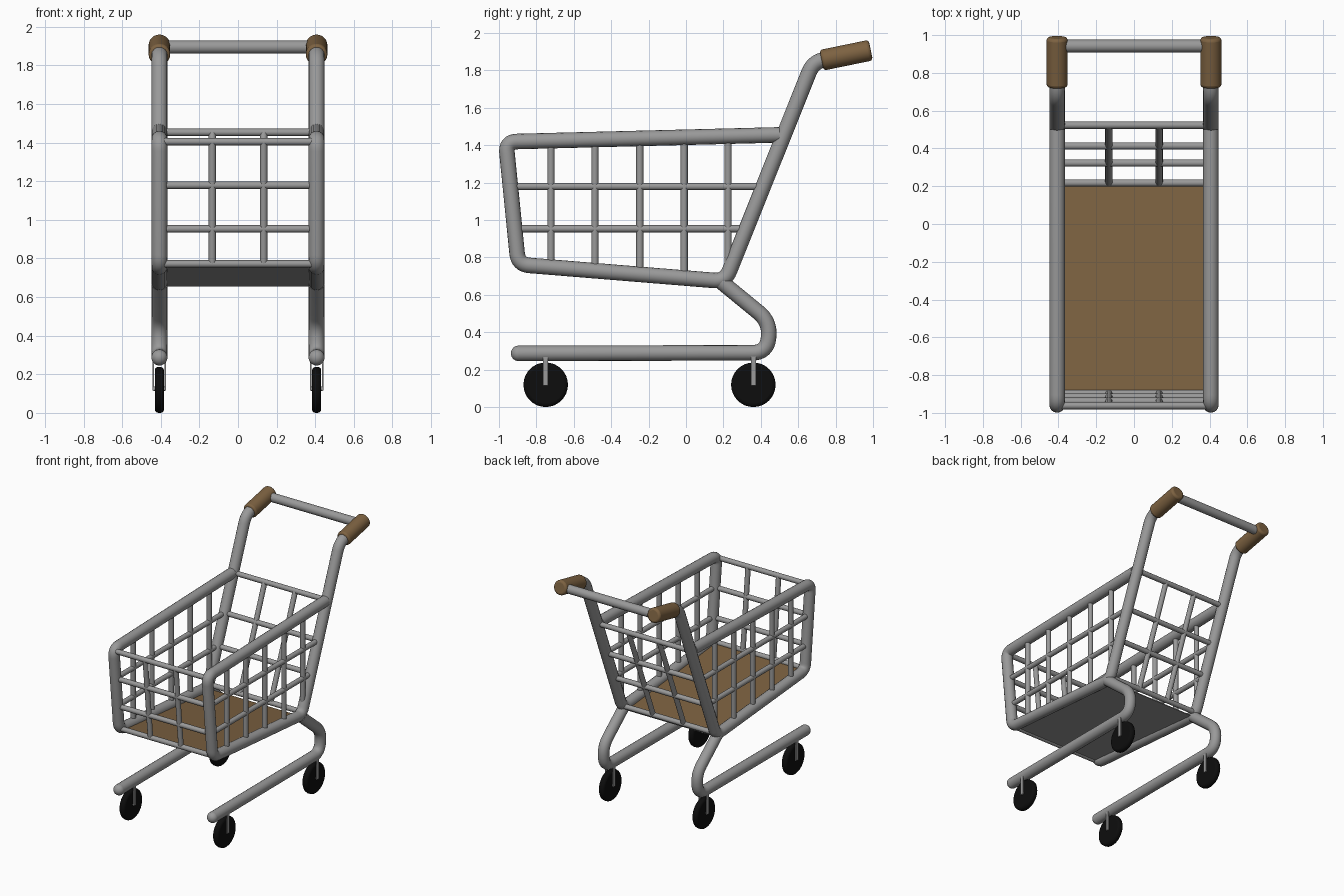
import bpy, math
from mathutils import Vector

if "Cube" in bpy.data.objects:
    bpy.data.objects.remove(bpy.data.objects["Cube"])

X = 0.407           # side frame offset
TUBE, WIRE = 0.0415, 0.0195


def material(name, rgb):
    m = bpy.data.materials.new(name)
    m.diffuse_color = (*rgb, 1)
    m.use_nodes = True
    m.node_tree.nodes["Principled BSDF"].inputs["Base Color"].default_value = m.diffuse_color
    return m


BROWN = material("brown", (0.205, 0.122, 0.053))
BLACK = material("black", (0.004, 0.004, 0.004))
GREY = material("grey", (0.32, 0.32, 0.32))


def fillet(pts, r, n=8):
    """Round the inner corners of a polyline."""
    pts = [Vector(p) for p in pts]
    out = [pts[0]]
    for a, b, c in zip(pts, pts[1:], pts[2:]):
        p, q = b + (a - b).normalized() * r, b + (c - b).normalized() * r
        for i in range(n + 1):
            t = i / n
            out.append(p * (1 - t) ** 2 + b * 2 * t * (1 - t) + q * t * t)
    return out + [pts[-1]]


def tubes(name, paths, radius, res=6):
    """One mesh made of round tubes along the given paths."""
    cu = bpy.data.curves.new(name, 'CURVE')
    cu.dimensions = '3D'
    cu.bevel_depth, cu.bevel_resolution, cu.use_fill_caps = radius, res, True
    for path in paths:
        sp = cu.splines.new('POLY')
        sp.points.add(len(path) - 1)
        for pt, co in zip(sp.points, path):
            pt.co = (*co, 1)
    tmp = bpy.data.objects.new(name + "_path", cu)
    bpy.context.collection.objects.link(tmp)
    dg = bpy.context.evaluated_depsgraph_get()
    me = bpy.data.meshes.new_from_object(tmp.evaluated_get(dg))
    bpy.data.objects.remove(tmp)
    me.materials.clear()
    me.materials.append(GREY)
    ob = bpy.data.objects.new(name, me)
    bpy.context.collection.objects.link(ob)
    return ob


def rod(name, a, b, radius, bevel, mat):
    """Cylinder from a to b with rounded rims."""
    a, b = Vector(a), Vector(b)
    bpy.ops.mesh.primitive_cylinder_add(vertices=32, radius=radius, depth=(b - a).length,
                                        location=(a + b) / 2)
    ob = bpy.context.object
    ob.name = name
    ob.rotation_euler = (b - a).to_track_quat('Z', 'Y').to_euler()
    if bevel:
        m = ob.modifiers.new("rim", 'BEVEL')
        m.width, m.segments, m.limit_method = bevel, 3, 'ANGLE'
    ob.data.materials.append(mat)
    return ob


def box(name, loc, size):
    bpy.ops.mesh.primitive_cube_add(size=1, location=loc)
    ob = bpy.context.object
    ob.name, ob.scale = name, size
    ob.data.materials.append(GREY)
    return ob


# Key corners of the side profile (y, z)
TOP_R, TOP_F = (0.50, 1.455), (-0.963, 1.418)
BOT_F, BOT_R = (-0.897, 0.762), (0.21, 0.672)
BEND, GRIP_END = (0.68, 1.845), (0.97, 1.905)


def along(a, b, t):
    return a[0] + (b[0] - a[0]) * t, a[1] + (b[1] - a[1]) * t


def y_at(a, b, z):
    return along(a, b, (z - a[1]) / (b[1] - a[1]))[0]


def z_at(a, b, y):
    return along(a, b, (y - a[0]) / (b[0] - a[0]))[1]


LEVELS = (1.179, 0.953)
for side, s in (("left", -1), ("right", 1)):
    x = s * X

    def at(p):
        return (x, p[0], p[1])

    # Side frame with basket loop, post and handle arm
    loop = [TOP_R, TOP_F, BOT_F, BOT_R, BEND, GRIP_END]
    tubes(side + "_basket_frame", [fillet([at(p) for p in loop], 0.06)], TUBE)

    # Lower frame with rounded front tip
    base = [(0.19, 0.668), (0.45, 0.455), (0.433, 0.29), (-0.895, 0.287)]
    tubes(side + "_lower_frame", [fillet([at(p) for p in base], 0.08)], TUBE)
    bpy.ops.mesh.primitive_uv_sphere_add(segments=24, ring_count=12, radius=TUBE,
                                         location=at(base[-1]))
    bpy.context.object.name = side + "_lower_frame_tip"
    bpy.context.object.data.materials.append(GREY)

    # Side grid
    grid = [[at((y_at(TOP_F, BOT_F, z), z)), at((y_at(BOT_R, BEND, z), z))] for z in LEVELS]
    for y in (-0.722, -0.487, -0.247, -0.01, 0.225):
        grid.append([at((y, z_at(BOT_F, BOT_R, y))), at((y, z_at(TOP_F, TOP_R, y)))])
    tubes(side + "_basket_wires", grid, WIRE, 4)

    # Grip
    rod(side + "_grip", at((0.725, 1.854)), at((0.988, 1.908)), 0.056, 0.016, BROWN)

    # Wheels with forks
    for end, y in (("front", -0.75), ("rear", 0.36)):
        tag = f"{end}_{side}_"
        rod(tag + "wheel", (x - 0.024, y, 0.119), (x + 0.024, y, 0.119), 0.119, 0.018, BLACK)
        rod(tag + "axle", (x - 0.03, y, 0.125), (x + 0.03, y, 0.125), 0.011, 0, GREY)
        for k in (-1, 1):
            box(tag + "fork", (x + k * 0.031, y, 0.195), (0.008, 0.027, 0.16))

# Front and rear grids
front = [(y_at(TOP_F, BOT_F, z), z) for z in (1.405,) + LEVELS + (0.772,)]
rear = [(y_at(BOT_R, BEND, z), z) for z in (1.453,) + LEVELS + (0.69,)]
for name, rows in (("front", front), ("rear", rear)):
    wires = [[(-X, y, z), (X, y, z)] for y, z in rows]
    for x in (-0.133, 0.133):
        wires.append([(x, *rows[0]), (x, *rows[-1])])
    tubes(name + "_basket_wires", wires, WIRE, 4)

# Handle crossbar
tubes("handle_bar", [[(-X, 0.942, 1.895), (X, 0.942, 1.895)]], 0.034)

# Basket floor, brown above and grey below
W, F, R, T = 0.39, (-0.88, 0.766), (0.205, 0.662), 0.006
verts = [(sx * W, y, z - d) for d in (0, T) for sx, (y, z) in ((-1, F), (1, F), (1, R), (-1, R))]
faces = [(0, 1, 2, 3), (7, 6, 5, 4)] + [(i, i + 4, (i + 1) % 4 + 4, (i + 1) % 4) for i in range(4)]
me = bpy.data.meshes.new("basket_floor")
me.from_pydata(verts, [], faces)
me.materials.append(BROWN)
me.materials.append(GREY)
for p in me.polygons:
    p.material_index = 0 if p.index == 0 else 1
bpy.context.collection.objects.link(bpy.data.objects.new("basket_floor", me))

# Smooth shading with sharp edges kept
bpy.ops.object.select_all(action='SELECT')
bpy.context.view_layer.objects.active = bpy.data.objects["basket_floor"]
bpy.ops.object.shade_smooth_by_angle(angle=math.radians(40))
